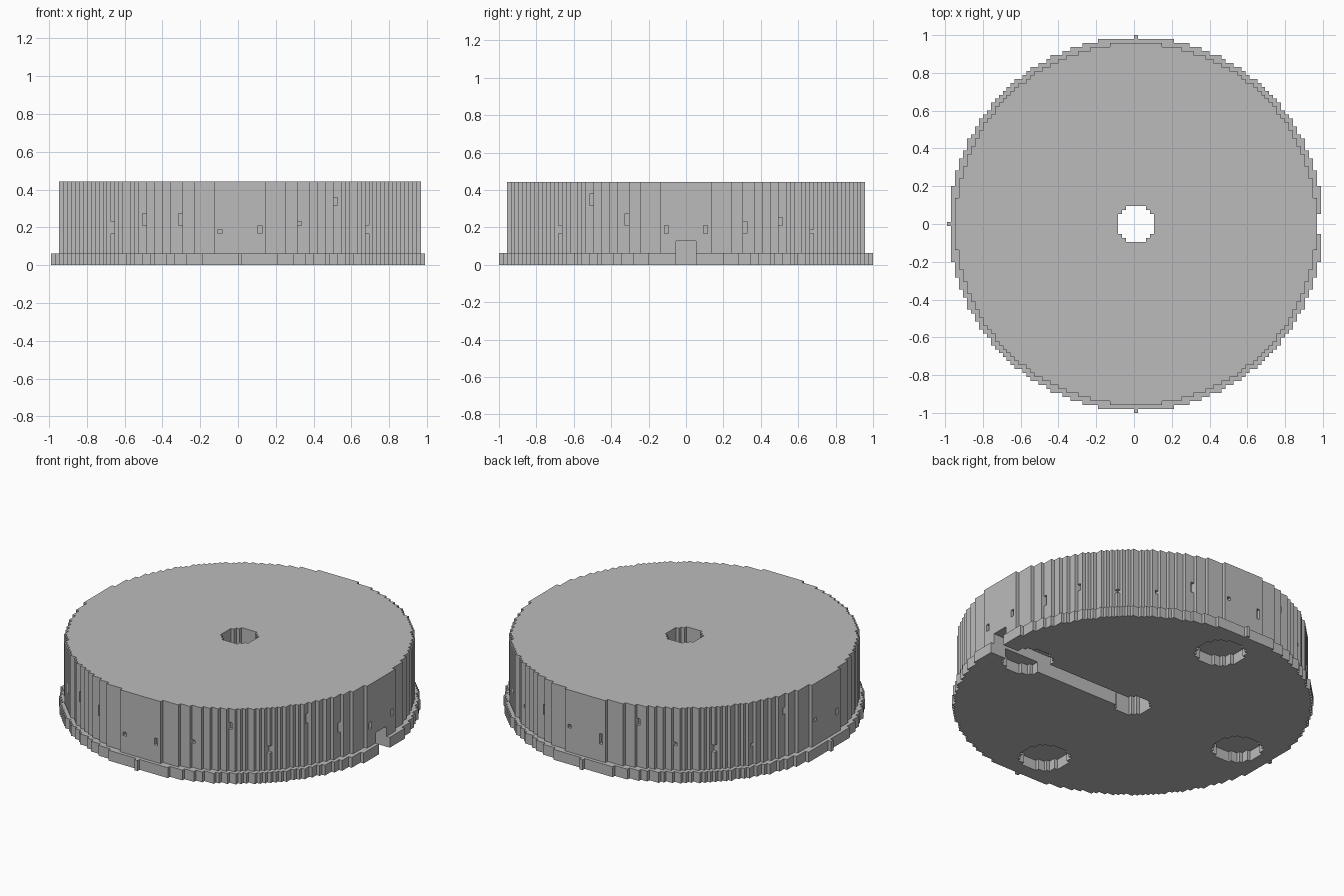
import bpy
import bmesh
import math
import random

cube = bpy.data.objects.get("Cube")
if cube:
    bpy.data.objects.remove(cube, do_unlink=True)

R = 47                      # lip radius in blocks
V = 2 / (2 * R + 1)         # block size
LIP, SLOT, TOP = 3, 6, 21   # heights in blocks

stone = bpy.data.materials.new("plain_grey")
stone.use_nodes = True
grey = (0.5, 0.5, 0.5, 1)
stone.diffuse_color = grey
stone.node_tree.nodes["Principled BSDF"].inputs["Base Color"].default_value = grey


def disc(i, j, r, ci=0, cj=0):
    return (i - ci) ** 2 + (j - cj) ** 2 <= r * r


# Small one-block dents scattered around the drum wall
random.seed(4)
dents = set()
for n in range(28):
    a = math.tau * (n + 0.5) / 28
    i, j = round(45 * math.cos(a)), round(45 * math.sin(a))
    while not disc(i, j, 45.5):
        if abs(i) > abs(j):
            i -= int(math.copysign(1, i))
        else:
            j -= int(math.copysign(1, j))
    k = random.choice((8, 10, 15))
    dents.update((i, j, k + h) for h in range(random.choice((1, 2, 3))))


def filled(i, j, k):
    """True where the stepped drum has a block."""
    if not 0 <= k < TOP or not disc(i, j, R if k < LIP else 45.5):
        return False
    if disc(i, j, 4.5):                                   # centre bore
        return False
    if k < SLOT and i >= 0 and abs(j) <= 2:               # cable slot
        return False
    if k < LIP:                                           # round pockets
        for ci, cj in ((36, 0), (-36, 0), (0, 36), (0, -36)):
            if disc(i, j, 6.5, ci, cj):
                return False
    return (i, j, k) not in dents


def quad_corners(cell, axis, side):
    u, w = (axis + 1) % 3, (axis + 2) % 3
    ring = ((0, 0), (1, 0), (1, 1), (0, 1))
    for du, dw in (ring if side else reversed(ring)):
        c = list(cell)
        c[axis] += side
        c[u] += du
        c[w] += dw
        yield tuple(c)


def build(name, k0, k1):
    """Outer skin of the blocks in the layers k0 to k1."""
    bm = bmesh.new()
    verts = {}
    span = range(-R, R + 1)
    for k in range(k0, k1):
        for i in span:
            for j in span:
                if not filled(i, j, k):
                    continue
                for axis in range(3):
                    for side in (0, 1):
                        near = [i, j, k]
                        near[axis] += 2 * side - 1
                        if filled(*near):
                            continue
                        face = []
                        for c in quad_corners((i, j, k), axis, side):
                            if c not in verts:
                                verts[c] = bm.verts.new(
                                    (c[0] * V, (c[1] - 0.5) * V, c[2] * V))
                            face.append(verts[c])
                        bm.faces.new(face)
    mesh = bpy.data.meshes.new(name)
    bm.to_mesh(mesh)
    bm.free()
    mesh.materials.append(stone)
    obj = bpy.data.objects.new(name, mesh)
    bpy.context.collection.objects.link(obj)


build("base_lip", 0, LIP)
build("drum_body", LIP, TOP)
